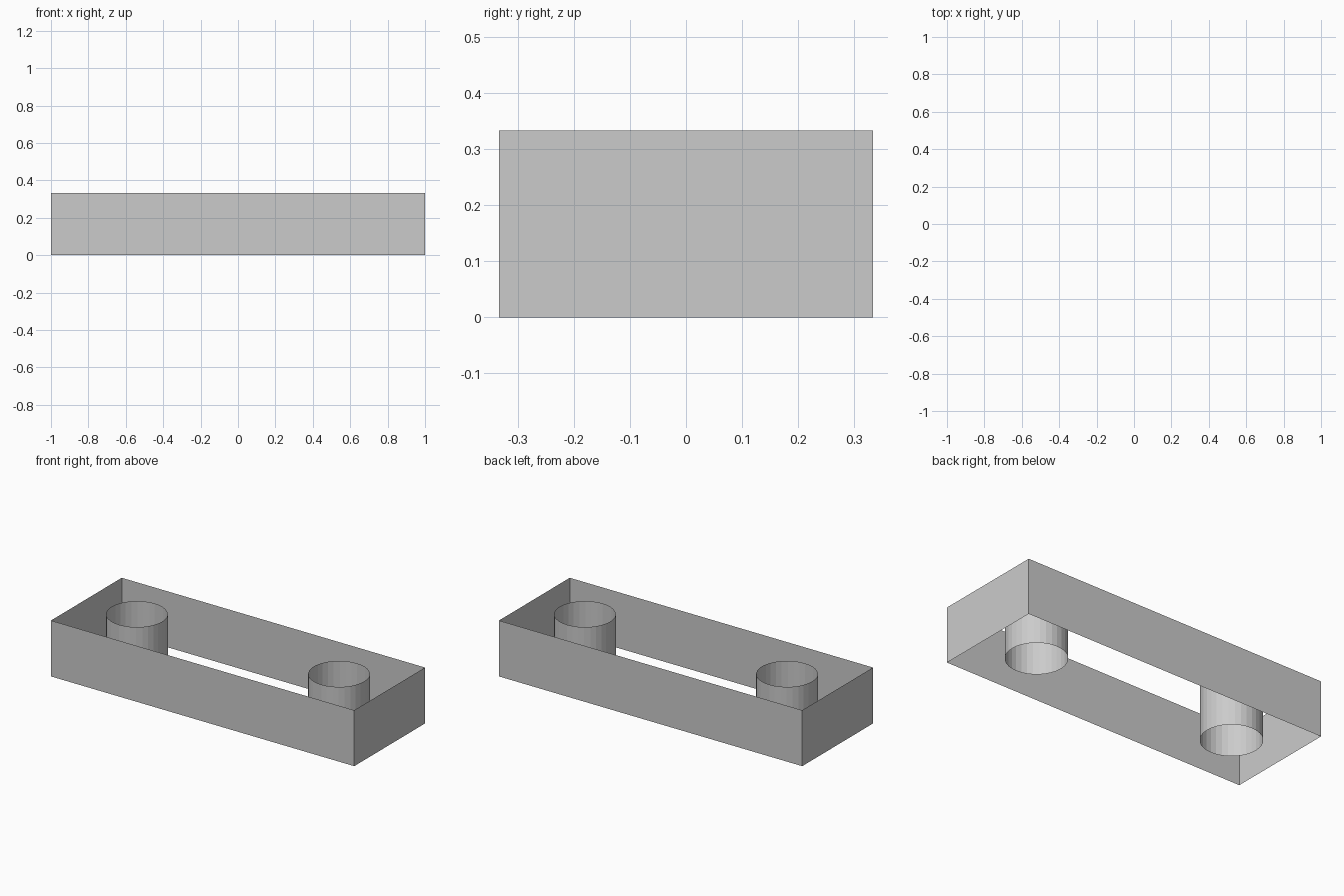
import bpy, bmesh
from math import cos, sin, pi

if "Cube" in bpy.data.objects:
    bpy.data.objects.remove(bpy.data.objects["Cube"])


def wall_loop(name, outline, height):
    """Single-skin vertical wall around a closed outline, open top and bottom."""
    bm = bmesh.new()
    low = [bm.verts.new((x, y, 0)) for x, y in outline]
    high = [bm.verts.new((x, y, height)) for x, y in outline]
    n = len(outline)
    for i in range(n):
        j = (i + 1) % n
        bm.faces.new((low[i], low[j], high[j], high[i]))
    mesh = bpy.data.meshes.new(name)
    bm.to_mesh(mesh)
    bm.free()
    obj = bpy.data.objects.new(name, mesh)
    bpy.context.collection.objects.link(obj)
    return obj


HEIGHT = 1 / 3
HALF_W = 1 / 3
RADIUS = 1 / 6
SIDES = 32

# Rectangular outer frame
wall_loop("outer_walls", [(-1, -HALF_W), (1, -HALF_W), (1, HALF_W), (-1, HALF_W)], HEIGHT)

# Round tubes near each end
circle = [(RADIUS * cos(2 * pi * i / SIDES), RADIUS * sin(2 * pi * i / SIDES)) for i in range(SIDES)]
for name, x in (("left_tube", -2 / 3), ("right_tube", 2 / 3)):
    wall_loop(name, circle, HEIGHT).location.x = x
